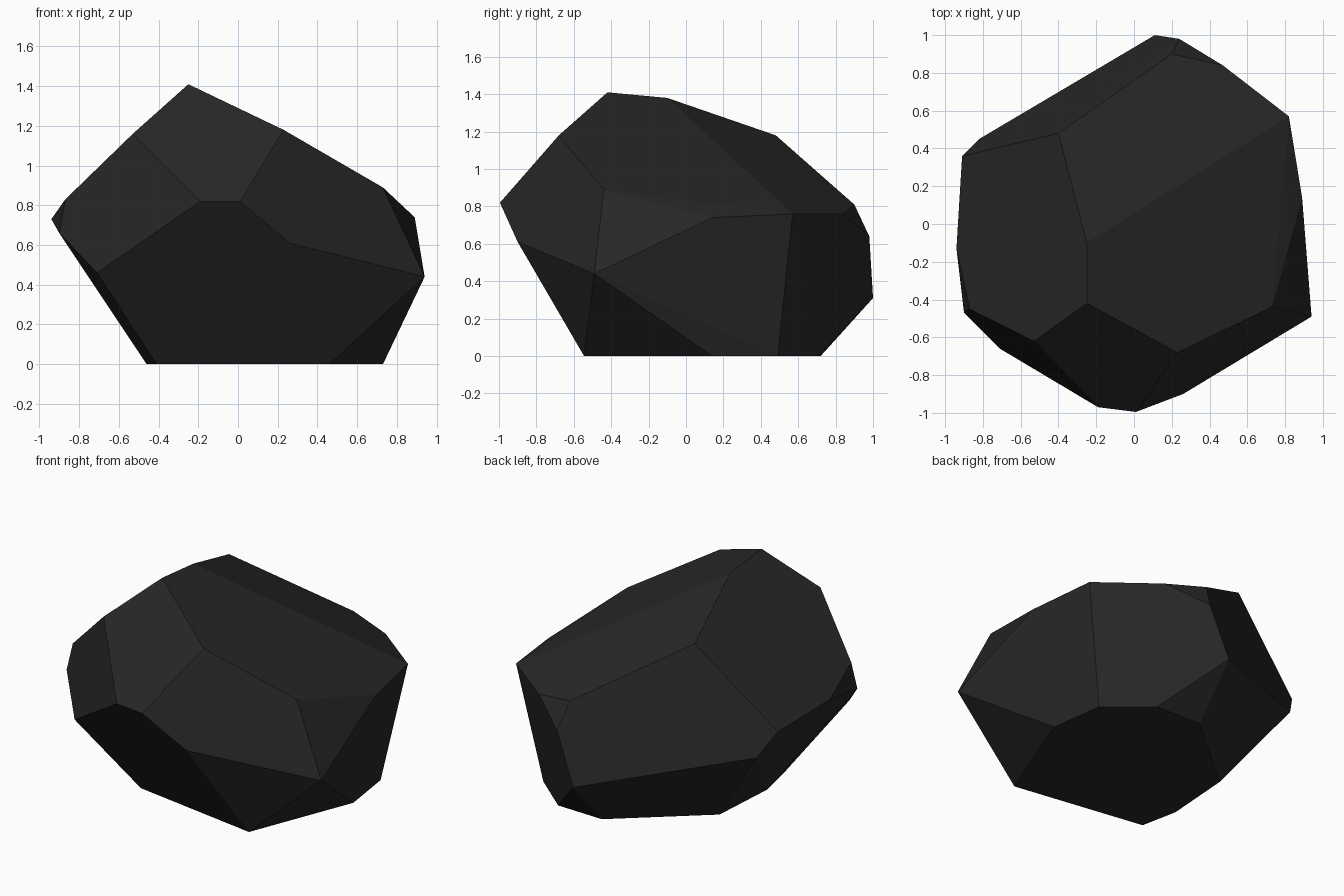
import bpy, bmesh, math

if "Cube" in bpy.data.objects:
    bpy.data.objects.remove(bpy.data.objects["Cube"])

# Corner points of the faceted stone, grouped by level
crown = [(-.25, -.42, 1.41), (-.25, -.10, 1.38), (-.40, .48, 1.18),
         (.23, -.68, 1.18), (-.53, -.62, 1.16)]
shoulder = [(.20, .90, .81), (.47, .84, .76), (.82, .57, .76), (.89, .14, .74),
            (.73, -.44, .89), (.01, -.995, .82), (-.19, -.97, .82),
            (-.87, -.45, .83), (-.94, -.13, .73), (-.91, .36, .70)]
girdle = [(.24, .98, .64), (.11, 1.0, .31), (.94, -.49, .44), (.26, -.90, .61),
          (-.71, -.66, .46), (-.90, -.47, .66), (-.82, .45, .54)]
base = [(.73, .14, 0), (.68, .49, 0), (.42, .71, 0), (.10, .72, 0),
        (-.43, .27, 0), (-.46, -.17, 0), (-.41, -.41, 0), (.46, -.545, 0)]

# Wrap the corners in a convex hull and merge coplanar triangles into facets
bm = bmesh.new()
for p in crown + shoulder + girdle + base:
    bm.verts.new(p)
bmesh.ops.convex_hull(bm, input=bm.verts[:])
bmesh.ops.dissolve_limit(bm, angle_limit=math.radians(2.5),
                         verts=bm.verts[:], edges=bm.edges[:])
bmesh.ops.recalc_face_normals(bm, faces=bm.faces[:])

mesh = bpy.data.meshes.new("stone")
bm.to_mesh(mesh)
bm.free()
stone = bpy.data.objects.new("stone", mesh)
bpy.context.collection.objects.link(stone)

# Single dark stone colour
mat = bpy.data.materials.new("charcoal stone")
mat.diffuse_color = (.02, .02, .02, 1)
mat.use_nodes = True
mat.node_tree.nodes["Principled BSDF"].inputs["Base Color"].default_value = mat.diffuse_color
mesh.materials.append(mat)
